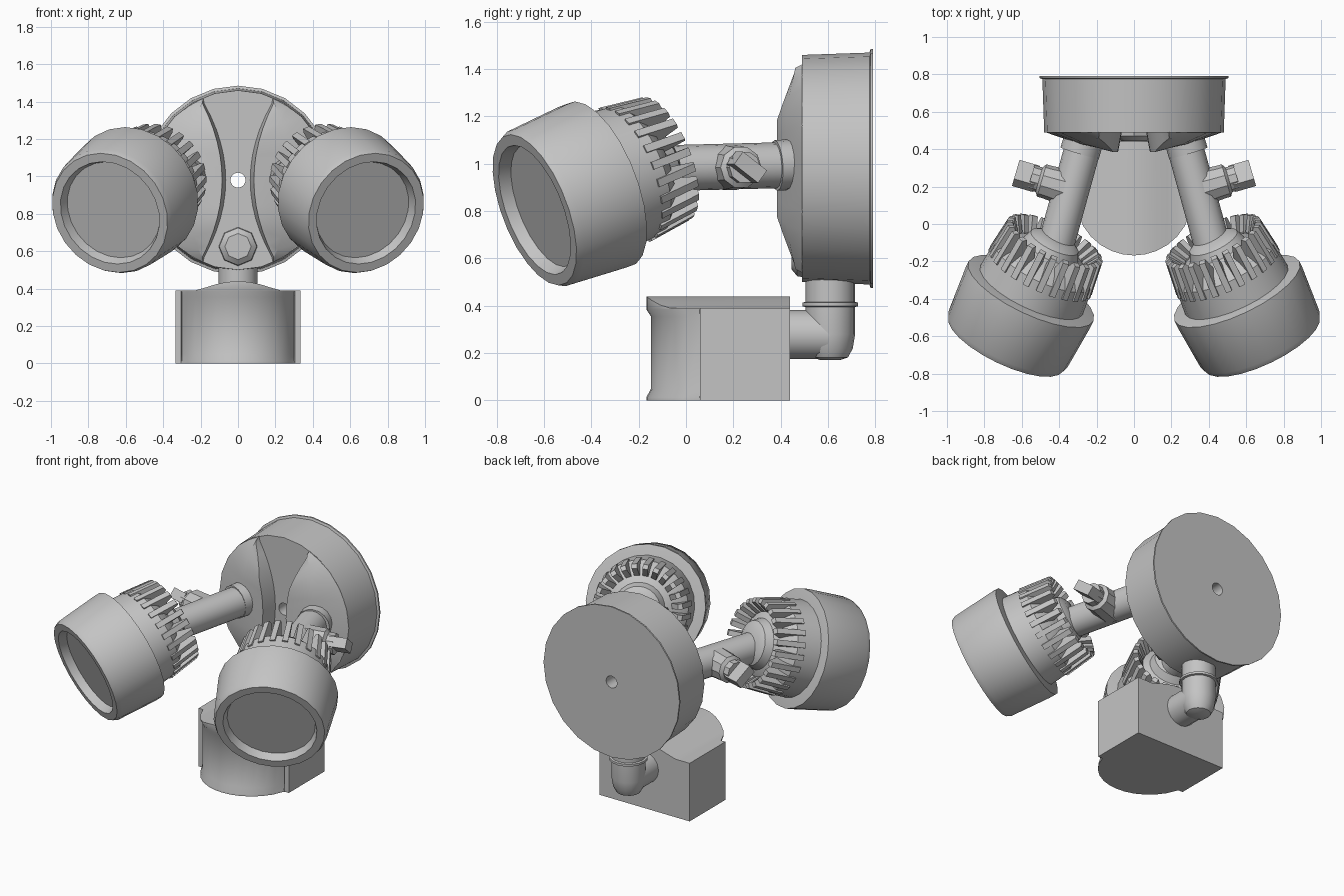
import bpy, bmesh, math
from mathutils import Vector, Matrix

if "Cube" in bpy.data.objects:
    bpy.data.objects.remove(bpy.data.objects["Cube"])

grey = bpy.data.materials.new("plain grey")
grey.diffuse_color = (0.55, 0.55, 0.55, 1)
grey.use_nodes = True
grey.node_tree.nodes["Principled BSDF"].inputs["Base Color"].default_value = grey.diffuse_color


def finish(name, bm, angle=35):
    bmesh.ops.recalc_face_normals(bm, faces=bm.faces[:])
    me = bpy.data.meshes.new(name)
    bm.to_mesh(me)
    bm.free()
    me.materials.append(grey)
    ob = bpy.data.objects.new(name, me)
    bpy.context.collection.objects.link(ob)
    bpy.ops.object.select_all(action='DESELECT')
    ob.select_set(True)
    bpy.context.view_layer.objects.active = ob
    bpy.ops.object.shade_smooth_by_angle(angle=math.radians(angle))
    return ob


def add_loft(bm, rings, wrap=False):
    """Bridge closed rings of points; cap the ends, or wrap last to first."""
    vs = [[bm.verts.new(p) for p in ring] for ring in rings]
    n = len(vs[0])
    pairs = list(zip(vs, vs[1:])) + ([(vs[-1], vs[0])] if wrap else [])
    for a, b in pairs:
        for i in range(n):
            j = (i + 1) % n
            bm.faces.new((a[i], a[j], b[j], b[i]))
    if not wrap:
        bm.faces.new(vs[0])
        bm.faces.new(vs[-1])


def loft(name, rings, wrap=False, angle=35):
    bm = bmesh.new()
    add_loft(bm, rings, wrap)
    return finish(name, bm, angle)


def lathe(name, profile, sides, origin, axis, wrap=False, angle=35):
    """Revolve (radius, distance) points about an axis."""
    m = Matrix.Translation(origin) @ Vector(axis).to_track_quat('Z', 'Y').to_matrix().to_4x4()
    rings = []
    for r, t in profile:
        rings.append([m @ Vector((r * math.cos(2 * math.pi * k / sides),
                                  r * math.sin(2 * math.pi * k / sides), t))
                      for k in range(sides)])
    return loft(name, rings, wrap, angle)


def rod(name, a, b, r, sides=16, r2=None):
    a, b = Vector(a), Vector(b)
    return lathe(name, [(r, 0), (r2 or r, (b - a).length)], sides, a, b - a)


# round wall canopy with a through hole
CZ = 0.98
lathe("wall_canopy",
      [(0.04, 0.79), (0.505, 0.79), (0.505, 0.78), (0.49, 0.775),
       (0.48, 0.49), (0.04, 0.49)], 24, (0, 0, CZ), (0, 1, 0), wrap=True)


# raised lobes either side of the hourglass channel
def lobe(s):
    rings = []
    for k in range(13):
        u = k / 6 - 1
        dz = 0.41 * u
        h = 0.105 - 0.075 * max(0, (abs(dz) - 0.21) / 0.20)
        ridge = Vector((0.085 + 0.105 * u * u, 0.49 - h, CZ + dz))
        ang = math.radians(67 * u)
        rim = Vector((0.478 * math.cos(ang), 0.492, CZ + 0.478 * math.sin(ang)))
        mid = (ridge + rim) / 2 - Vector((0, 0.014, 0))
        foot = Vector((0.065 + 0.115 * u * u, 0.492, CZ + dz))
        rings.append([(s * p.x, p.y, p.z) for p in (foot, ridge, mid, rim)])
    loft("canopy_lobe", rings)


# one lamp: head, lens, heat sink, arm and knob
def lamp(s):
    F = Vector((s * 0.685, -0.64, 0.805))
    a = Vector((s * 0.407, -0.851, -0.332)).normalized()
    lathe("lamp_head",
          [(0.29, -0.34), (0.37, -0.33), (0.37, -0.29), (0.352, -0.03),
           (0.338, 0), (0.29, 0), (0.272, -0.05)], 24, F, a)
    lathe("lamp_body",
          [(0.305, -0.32), (0.29, -0.50), (0.245, -0.55), (0.16, -0.59),
           (0.14, -0.64), (0.10, -0.665)], 24, F, a)

    # cooling fins: tapered radial plates
    m = Matrix.Translation(F) @ a.to_track_quat('Z', 'Y').to_matrix().to_4x4()
    bm = bmesh.new()
    count = 24
    for k in range(count):
        turn = m @ Matrix.Rotation(2 * math.pi * (k + 0.5) / count, 4, 'Z')
        outline = [(0.20, -0.45), (0.302, -0.45), (0.278, -0.645),
                   (0.25, -0.655), (0.20, -0.58)]
        add_loft(bm, [[turn @ Vector((r, w, t)) for r, t in outline]
                      for w in (-0.017, 0.017)])
    finish("cooling_fins", bm, 20)

    # arm and its collar on the canopy
    rod("arm_collar", (s * 0.255, 0.50, 1.0), (s * 0.29, 0.38, 0.993), 0.107)
    rod("lamp_arm", (s * 0.265, 0.44, 0.995), (s * 0.425, -0.14, 0.98), 0.097)

    # side knob
    start = Vector((s * 0.33, 0.185, 0.985))
    d = Vector((s * 0.96, 0.28, 0)).normalized()
    lathe("knob_boss", [(0.10, 0), (0.09, 0.14), (0.09, 0.17), (0.068, 0.185),
                        (0.068, 0.23)], 10, start, d)
    side = d.cross(Vector((0, 0, 1))) * s
    p = (side + Vector((0, 0, 0.75))).normalized()
    q = d.cross(p)
    loft("knob_grip",
         [[start + d * t + p * (i * 0.066) + q * (j * 0.033)
           for i, j in ((-1, -1), (1, -1), (1, 1), (-1, 1))] for t in (0.20, 0.315)])


for s in (1, -1):
    lobe(s)
    lamp(s)

# boss at the foot of the channel, above the pipe
lathe("pipe_boss", [(0.105, 0), (0.10, 0.03), (0.07, 0.055)], 8,
      (0, 0.50, 0.625), (0, -1, 0))

# pipe elbow down to the sensor
lathe("pipe_elbow",
      [(0.04, 0.17), (0.075, 0.182), (0.095, 0.22), (0.105, 0.28), (0.105, 0.395),
       (0.118, 0.398), (0.118, 0.413), (0.105, 0.416), (0.105, 0.56)],
      16, (0, 0.61, 0), (0, 0, 1))
rod("elbow_outlet", (0, 0.61, 0.278), (0, 0.42, 0.278), 0.104)

# motion sensor: sections swept across x, round front and arched lid
sections = []
xs = [0.335, 0.305, 0.30, 0.27, 0.23, 0.18, 0.12, 0.06]
for x in [-v for v in xs] + [0] + xs[::-1]:
    ax = abs(x)
    yf = 0.06
    if ax < 0.302:
        yf = min(0.06, 0.145 - math.sqrt(0.313 ** 2 - x * x))
    inset = 0.02 if ax < 0.302 else 0
    top = 0.39 + (0.05 * math.cos(ax / 0.22 * math.pi / 2) if ax < 0.22 else 0)
    yz = [(0.44, 0), (yf, 0), (yf, 0.012), (yf + inset, 0.05), (yf + inset, 0.355),
          (yf, 0.385), (yf, top), (0.44, top)]
    sections.append([(x, y, z) for y, z in yz])
loft("motion_sensor", sections)
